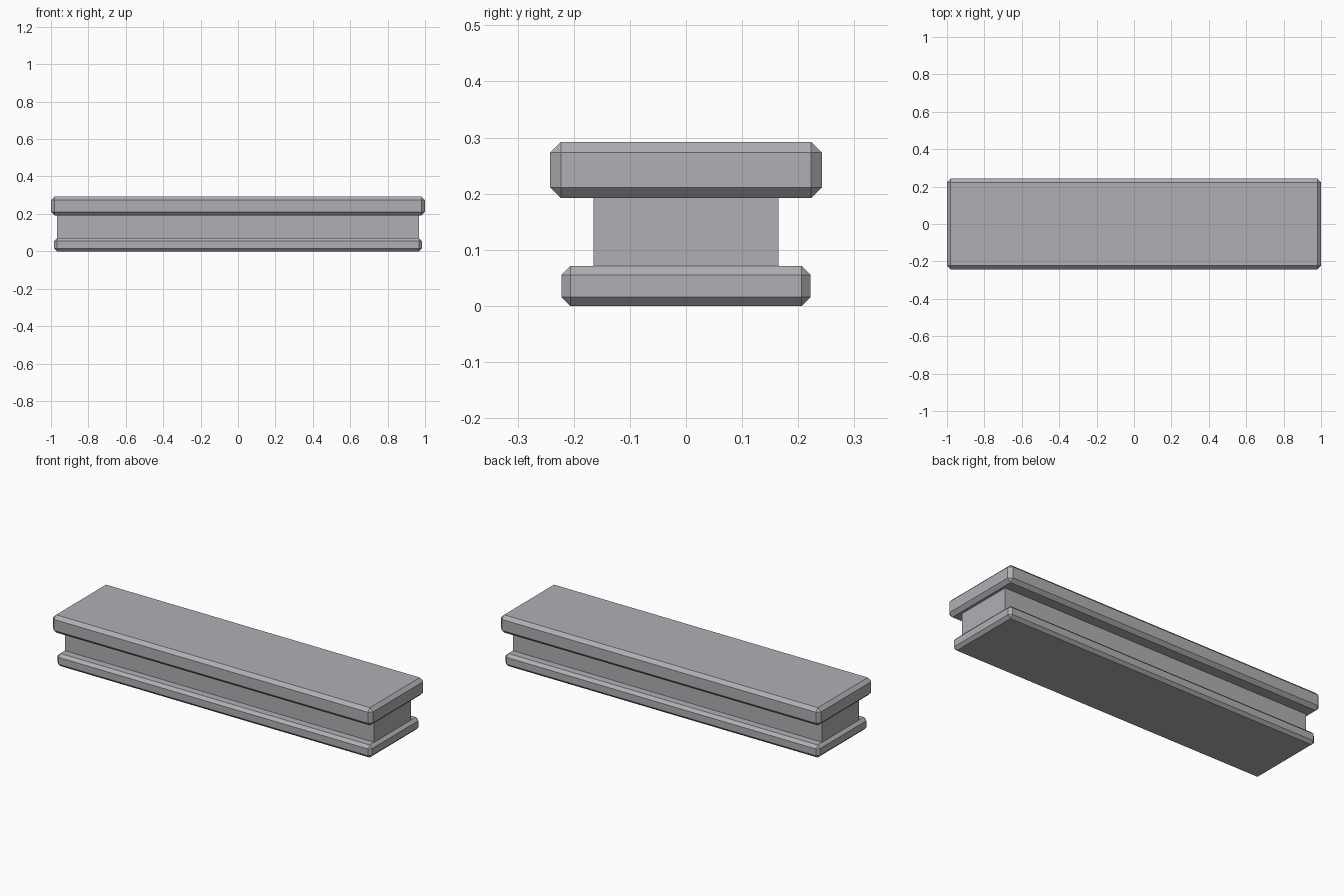
import bpy
import bmesh

if "Cube" in bpy.data.objects:
    bpy.data.objects.remove(bpy.data.objects["Cube"])

# Dark grey stone shared by all parts
stone = bpy.data.materials.new("dark_stone")
stone.diffuse_color = (0.44, 0.43, 0.455, 1.0)
stone.use_nodes = True
stone.node_tree.nodes["Principled BSDF"].inputs["Base Color"].default_value = stone.diffuse_color


def block(name, half_x, half_y, z0, z1, chamfer=0.0):
    """Box between two heights, with optional flat chamfers on every edge."""
    bm = bmesh.new()
    bmesh.ops.create_cube(bm, size=2.0)
    for v in bm.verts:
        v.co.x *= half_x
        v.co.y *= half_y
        v.co.z = z1 if v.co.z > 0 else z0
    mesh = bpy.data.meshes.new(name)
    bm.to_mesh(mesh)
    bm.free()
    mesh.materials.append(stone)
    obj = bpy.data.objects.new(name, mesh)
    bpy.context.collection.objects.link(obj)
    if chamfer:
        mod = obj.modifiers.new("chamfer", 'BEVEL')
        mod.width = chamfer
        mod.segments = 1
        mod.limit_method = 'NONE'
    return obj


# Chamfered foot, plain recessed wall, wider chamfered cap
block("base_slab", 0.983, 0.222, 0.0, 0.071, 0.016)
block("wall_core", 0.967, 0.165, 0.071, 0.192)
block("top_slab", 1.0, 0.242, 0.192, 0.292, 0.019)
